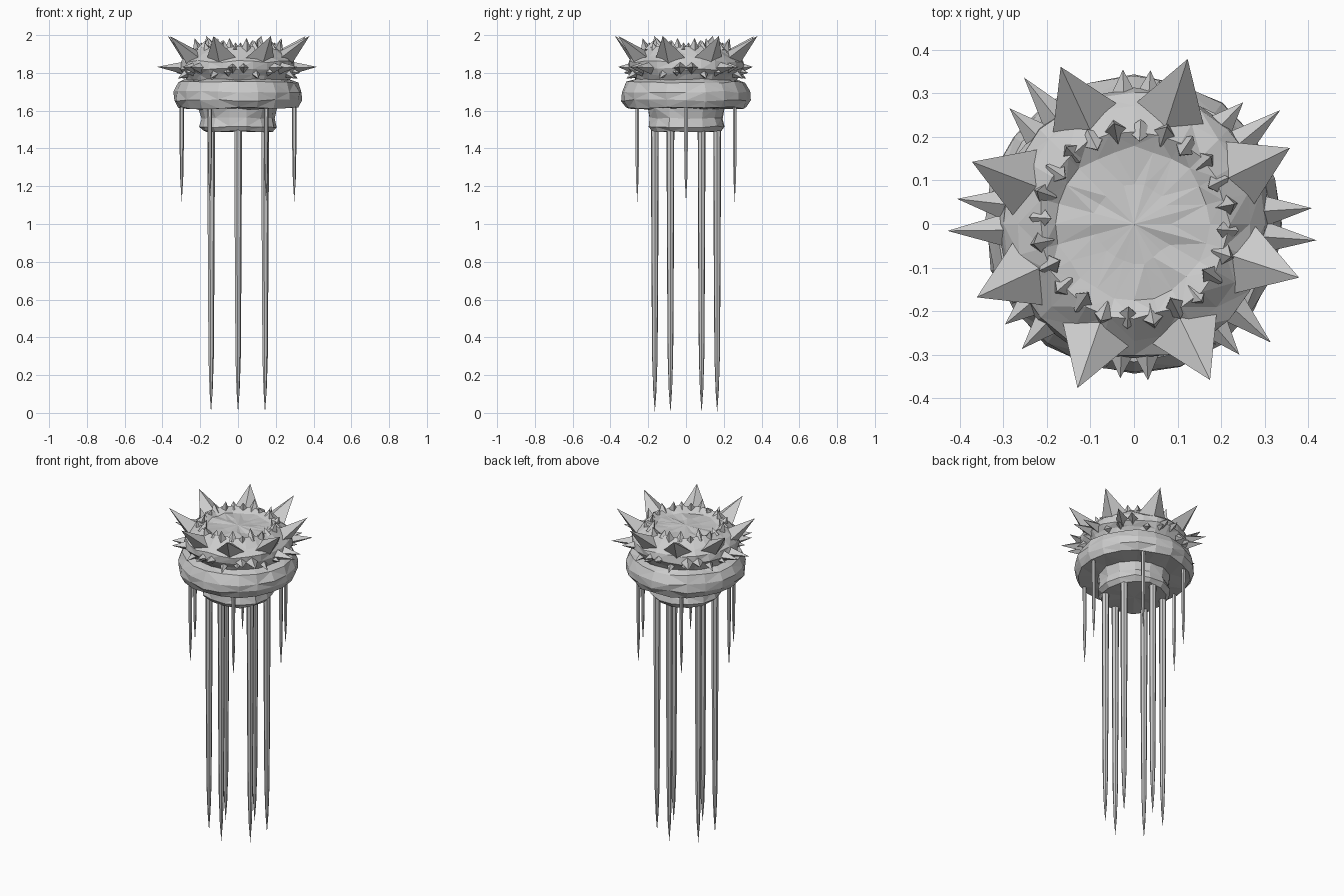
import bpy, bmesh, math, random
from mathutils import Vector

if "Cube" in bpy.data.objects:
    bpy.data.objects.remove(bpy.data.objects["Cube"])

random.seed(4)


def finish(bm, name):
    bmesh.ops.recalc_face_normals(bm, faces=bm.faces)
    me = bpy.data.meshes.new(name)
    bm.to_mesh(me)
    bm.free()
    ob = bpy.data.objects.new(name, me)
    bpy.context.collection.objects.link(ob)
    return ob


def polar(r, deg, z):
    a = math.radians(deg)
    return Vector((r * math.cos(a), r * math.sin(a), z))


def lathe(name, profile, sides, wobble=0.0, centre=(0, 0)):
    bm = bmesh.new()
    rings = []
    for r, z in profile:
        if r == 0:
            rings.append([bm.verts.new((centre[0], centre[1], z))])
            continue
        ring = []
        for i in range(sides):
            p = polar(r + random.uniform(-wobble, wobble), 360 * i / sides,
                      z + random.uniform(-wobble, wobble))
            ring.append(bm.verts.new(p + Vector((centre[0], centre[1], 0))))
        rings.append(ring)
    for a, b in zip(rings, rings[1:]):
        for i in range(sides):
            j = (i + 1) % sides
            quad = [a[i % len(a)], a[j % len(a)], b[j % len(b)], b[i % len(b)]]
            bm.faces.new(list(dict.fromkeys(quad)))
    if wobble:
        bmesh.ops.triangulate(bm, faces=bm.faces)
    return finish(bm, name)


def spikes(name, items):
    # each item: base centre, tip, half width sideways, half width up/down
    bm = bmesh.new()
    for base, tip, w, h in items:
        d = (tip - base).normalized()
        side = d.cross(Vector((0, 0, 1))).normalized()
        up = side.cross(d)
        ring = [bm.verts.new(base + v) for v in (side * w, up * h, -side * w, -up * h)]
        t = bm.verts.new(tip)
        bm.faces.new(ring)
        for i in range(4):
            bm.faces.new((ring[i], ring[(i + 1) % 4], t))
    return finish(bm, name)


# lower cup and swollen collar
lathe("lower_cup", [(0, 1.49), (0.185, 1.49), (0.205, 1.515), (0.195, 1.56),
                    (0.21, 1.62), (0, 1.63)], 14, 0.005)
lathe("body_collar", [(0, 1.62), (0.21, 1.61), (0.315, 1.615), (0.34, 1.655),
                      (0.34, 1.70), (0.315, 1.75), (0.27, 1.765), (0, 1.77)], 20, 0.006)

# crown with its shallow central disc
lathe("crown_base", [(0, 1.74), (0.265, 1.75), (0.285, 1.79), (0.31, 1.82),
                     (0.305, 1.86), (0.27, 1.895), (0.215, 1.94), (0.175, 1.915),
                     (0.09, 1.915), (0, 1.92)], 24, 0.006)

# eight large upper spikes
upper = [26, 72, 115, 159, 205, 251, 296, 342]
spikes("upper_spikes", [(polar(0.26, a, 1.875), polar(0.398, a, 1.995), 0.085, 0.05)
                        for a in upper])

# lower spikes in pairs between the upper ones
pairs = [(0, 0.42, 0.41), (43, 0.425, 0.375), (89, 0.355, 0.355), (132, 0.42, 0.39),
         (177, 0.41, 0.428), (223, 0.375, 0.385), (270, 0.355, 0.36), (314, 0.385, 0.415)]
low = []
for a, r1, r2 in pairs:
    for da, r in ((-6, r1), (6, r2)):
        low.append((polar(0.26, a + da, 1.825), polar(r, a + da * 0.85, 1.832), 0.048, 0.04))
spikes("lower_spikes", low)

# small outer thorns under the upper spikes
spikes("small_thorns", [(polar(0.26, a + d, 1.81), polar(0.335, a + d, z), 0.035, 0.035)
                        for a in upper for d, z in ((-7, 1.77), (8, 1.80))])

# ring of small teeth around the disc
spikes("inner_teeth", [(polar(0.215, 11.25 + 15 * i, 1.915),
                        polar(0.19 if i % 2 else 0.235, 11.25 + 15 * i, 1.985 - 0.012 * (i % 3)),
                        0.032, 0.03) for i in range(24)])

# long and short hanging tendrils
for i in range(6):
    lathe("long_tendril", [(0, 1.52), (0.021, 1.50), (0.019, 0.9), (0.015, 0.3),
                           (0.009, 0.12), (0, 0.0)], 7,
          centre=polar(0.165, 30 + 60 * i, 0)[:2])
    lathe("short_tendril", [(0, 1.65), (0.012, 1.64), (0.011, 1.4), (0.008, 1.24),
                            (0, 1.115)], 6,
          centre=polar(0.298, 60 * i, 0)[:2])
